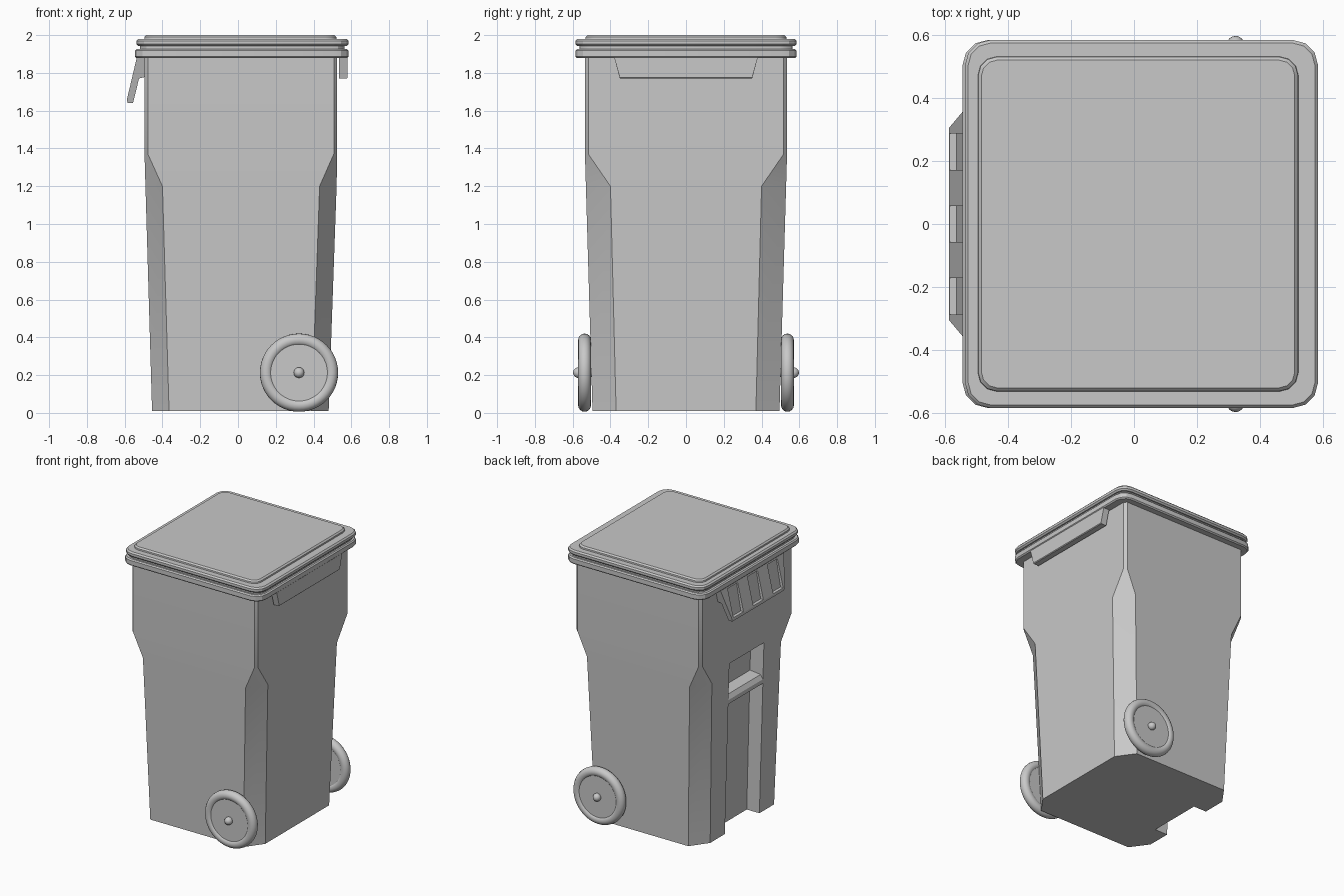
import bpy, bmesh, math
from mathutils import Matrix

old = bpy.data.objects.get("Cube")
if old:
    bpy.data.objects.remove(old, do_unlink=True)

grey = bpy.data.materials.new("plain_grey")
grey.use_nodes = True
grey.diffuse_color = (0.58, 0.58, 0.58, 1)
grey.node_tree.nodes["Principled BSDF"].inputs["Base Color"].default_value = (0.58, 0.58, 0.58, 1)


def finish(name, bm, smooth=True):
    bmesh.ops.recalc_face_normals(bm, faces=bm.faces)
    mesh = bpy.data.meshes.new(name)
    bm.to_mesh(mesh)
    bm.free()
    ob = bpy.data.objects.new(name, mesh)
    bpy.context.collection.objects.link(ob)
    mesh.materials.append(grey)
    if smooth:
        select(ob)
        bpy.ops.object.shade_smooth_by_angle(angle=math.radians(30))
    return ob


def select(ob):
    bpy.ops.object.select_all(action='DESELECT')
    ob.select_set(True)
    bpy.context.view_layer.objects.active = ob


def ring(x0, x1, y, rx, ry, z, n=1):
    """Rectangle with corners rounded by n segments."""
    pts = []
    corners = [(x1 - rx, y - ry), (x0 + rx, y - ry), (x0 + rx, ry - y), (x1 - rx, ry - y)]
    for q, (cx, cy) in enumerate(corners):
        for i in range(n + 1):
            a = (q + i / n) * math.pi / 2
            pts.append((cx + rx * math.cos(a), cy + ry * math.sin(a), z))
    return pts


def loft(name, rings, smooth=True):
    """Skin matching rings and cap both ends."""
    bm = bmesh.new()
    loops = [[bm.verts.new(p) for p in r] for r in rings]
    for a, b in zip(loops, loops[1:]):
        for i in range(len(a)):
            j = (i + 1) % len(a)
            bm.faces.new((a[i], a[j], b[j], b[i]))
    bm.faces.new(loops[0][::-1])
    bm.faces.new(loops[-1])
    return finish(name, bm, smooth)


def prism(name, profile, y0, y1):
    """Extrude an x-z profile along y; ends are functions of z or numbers."""
    f = [e if callable(e) else (lambda z, e=e: e) for e in (y0, y1)]
    return loft(name, [[(x, e(z), z) for x, z in profile] for e in f], False)


def cut(target, cutter):
    mod = target.modifiers.new("cut", 'BOOLEAN')
    mod.operation, mod.solver, mod.object = 'DIFFERENCE', 'EXACT', cutter
    cutter.hide_render = True
    select(target)
    bpy.ops.object.modifier_apply(modifier=mod.name)
    bpy.data.objects.remove(cutter, do_unlink=True)


# Tapered body: corner chamfers widen below the shoulder
body = loft("body", [
    ring(-.455, .48, .495, .09, .125, .01),
    ring(-.49, .522, .53, .09, .13, 1.2),
    ring(-.495, .525, .535, .018, .018, 1.37),
    ring(-.495, .525, .535, .018, .018, 1.9),
])

# Grab recess on the side, with a bar across it
cut(body, prism("recess_cutter", [(-.7, -.1), (-.35, -.1), (-.385, 1.27), (-.7, 1.27)], -.2, .2))
prism("grab_bar", [(-.484, .97), (-.484, 1.0), (-.465, 1.03), (-.37, 1.04), (-.37, .97)], -.21, .21)


# Rim and lid, each a rounded slab with eased edges
def slab(name, x0, x1, y, r, z0, z1, ease):
    def at(z, d):
        return ring(x0 + d, x1 - d, y - d, r - d, r - d, z, 3)
    loft(name, [at(z0, ease), at(z0 + ease, 0), at(z1 - ease, 0), at(z1, ease)])


slab("rim", -.545, .585, .585, .08, 1.878, 1.926, .008)
slab("lid_seam", -.52, .565, .565, .07, 1.92, 1.95, .002)
slab("lid", -.537, .585, .585, .08, 1.942, 1.98, .01)
loft("lid_panel", [
    ring(-.497, .523, .533, .06, .06, 1.975, 3),
    ring(-.495, .521, .531, .058, .058, 1.99, 3),
    ring(-.485, .511, .521, .05, .05, 2.0, 3),
])


# Flared handle with three pockets
def flare(z):
    return .3 + (z - 1.64) * .28


handle = prism("handle", [(-.49, 1.885), (-.535, 1.885), (-.588, 1.66), (-.585, 1.64),
                          (-.556, 1.64), (-.524, 1.77), (-.485, 1.78)],
               lambda z: -flare(z), flare)
for y in (-.23, 0, .23):
    cut(handle, prism("pocket_cutter", [(-.53, 1.865), (-.565, 1.665), (-.65, 1.665), (-.65, 1.865)],
                      y - .058, y + .058))


# Hinge skirt on the opposite side
def skirt_end(z):
    return .35 + max(0, z - 1.775) * .28


prism("hinge_skirt", [(.535, 1.885), (.58, 1.885), (.58, 1.775), (.575, 1.77), (.535, 1.77)],
      lambda z: -skirt_end(z), skirt_end)


# Wheels: lathed tyre, flat disc and hub cap on a shared axle
WHEEL_X, WHEEL_Z = .323, .213


def cylinder(name, radius, y0, y1, segments):
    bm = bmesh.new()
    place = Matrix.Translation((WHEEL_X, (y0 + y1) / 2, WHEEL_Z)) @ Matrix.Rotation(math.pi / 2, 4, 'X')
    bmesh.ops.create_cone(bm, cap_ends=True, segments=segments, radius1=radius, radius2=radius,
                          depth=abs(y1 - y0), matrix=place)
    return finish(name, bm)


for side, s in (("front", -1), ("rear", 1)):
    bpy.ops.mesh.primitive_torus_add(major_radius=.173, minor_radius=.034, major_segments=48,
                                     minor_segments=16, location=(WHEEL_X, s * .537, WHEEL_Z),
                                     rotation=(math.pi / 2, 0, 0))
    tyre = bpy.context.object
    tyre.name = side + "_tyre"
    tyre.data.materials.append(grey)
    bpy.ops.object.shade_smooth()
    cylinder(side + "_wheel_disc", .167, s * .51, s * .562, 48)
    bm = bmesh.new()
    bmesh.ops.create_uvsphere(bm, u_segments=16, v_segments=10, radius=.028,
                              matrix=Matrix.Translation((WHEEL_X, s * .57, WHEEL_Z)))
    finish(side + "_hub_cap", bm)
cylinder("axle", .022, -.56, .56, 16)
